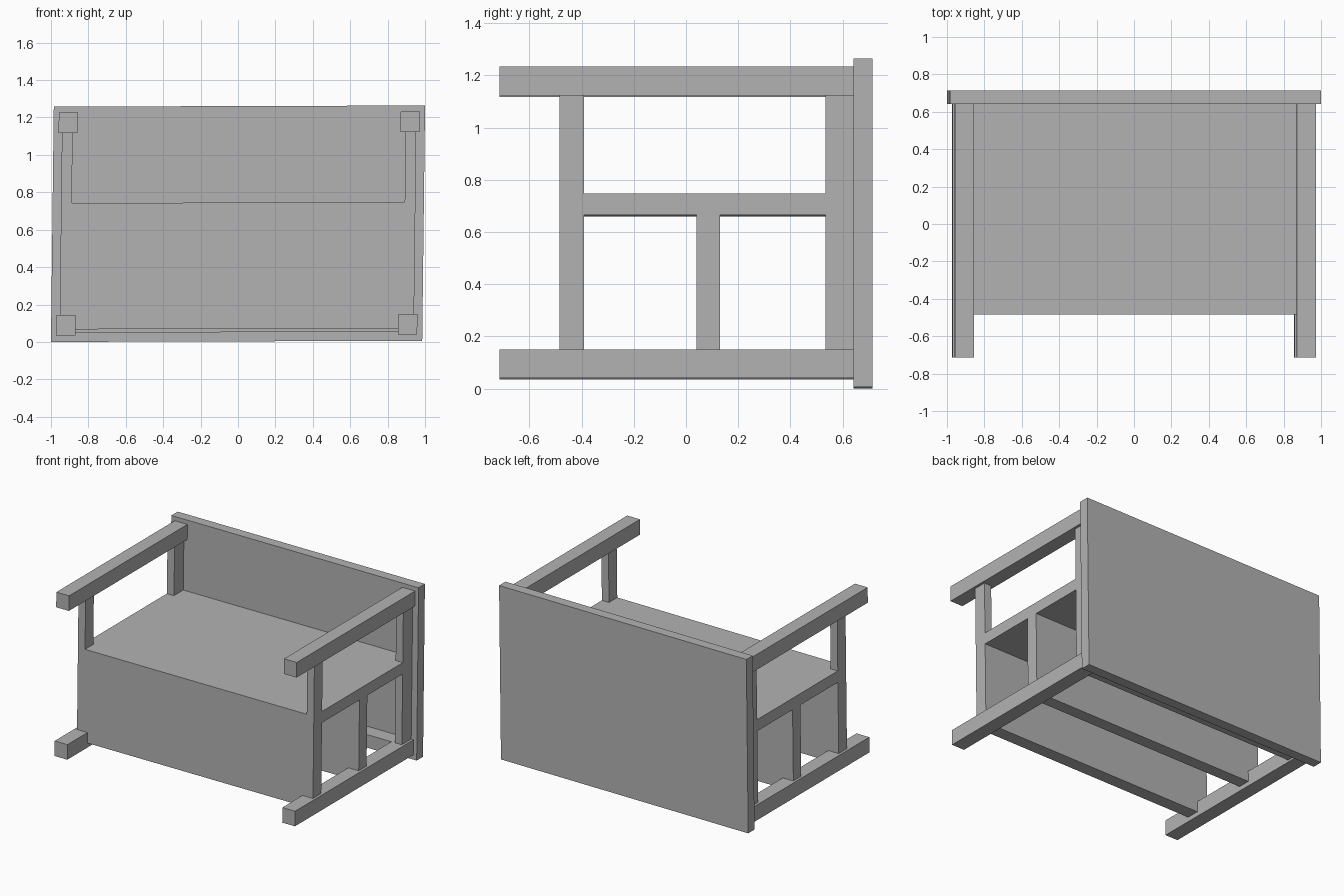
import bpy
import bmesh

cube = bpy.data.objects.get("Cube")
if cube:
    bpy.data.objects.remove(cube, do_unlink=True)

# One plain grey for the whole bench
grey = bpy.data.materials.new("plain_grey")
grey.use_nodes = True
grey.diffuse_color = (0.45, 0.45, 0.45, 1)
grey.node_tree.nodes["Principled BSDF"].inputs["Base Color"].default_value = grey.diffuse_color

LEAN, TILT, MID = 0.012, 0.003, 0.63   # slight sideways lean of the frame


def box(name, xs, ys, zs):
    """Box between pairs of limits, carrying the frame's slight lean."""
    bm = bmesh.new()
    bmesh.ops.create_cube(bm, size=1)
    for v in bm.verts:
        x, y, z = (r[0] if c < 0 else r[1] for c, r in zip(v.co, (xs, ys, zs)))
        v.co = (x + LEAN * (z - MID), y, z + TILT * x)
    mesh = bpy.data.meshes.new(name)
    bm.to_mesh(mesh)
    bm.free()
    mesh.materials.append(grey)
    obj = bpy.data.objects.new(name, mesh)
    bpy.context.collection.objects.link(obj)
    return obj


BODY = 0.947                     # half width of seat and walls
FRONT, BACK = -0.485, 0.642      # depth of the body
SEAT_LOW, SEAT_TOP = 0.662, 0.745
ARM_LOW, ARM_TOP = 1.12, 1.23
full = (-BODY, BODY)

# Back board and seat
box("back_board", (-0.9925, 0.9925), (BACK, 0.715), (0.003, 1.261))
box("seat", full, (FRONT, BACK), (SEAT_LOW, SEAT_TOP))

# Cross walls under the seat, and the low rear rail
box("front_wall", full, (FRONT, -0.39), (0.07, SEAT_LOW))
box("middle_wall", full, (0.04, 0.13), (0.07, SEAT_LOW))
box("rear_rail", full, (0.535, BACK), (0.052, 0.147))

# Parts repeated on each side
for side, s in (("right", -1), ("left", 1)):
    beam = sorted((s * 0.863, s * 0.965))
    post = sorted((s * 0.89, s * BODY))
    box(side + "_armrest", beam, (-0.715, BACK), (ARM_LOW, ARM_TOP))
    box(side + "_runner", beam, (-0.715, BACK), (0.037, 0.147))
    box(side + "_front_post", post, (FRONT, -0.39), (SEAT_TOP, ARM_LOW))
    box(side + "_rear_post", post, (0.535, BACK), (SEAT_TOP, ARM_LOW))
    box(side + "_rear_leg", post, (0.535, BACK), (0.147, SEAT_LOW))
